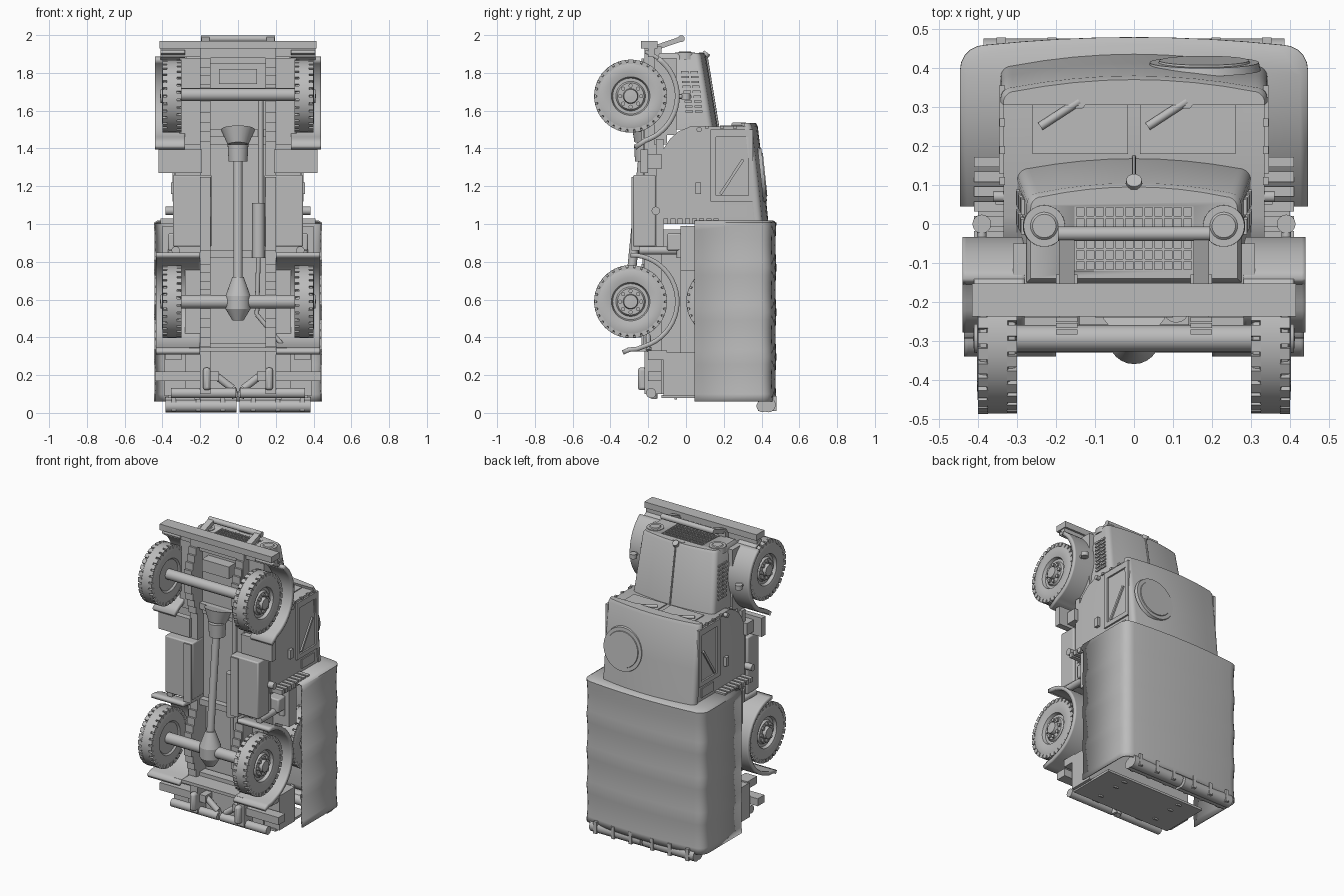
import bpy, bmesh, math
from mathutils import Matrix, Vector

old = bpy.data.objects.get("Cube")
if old:
    bpy.data.objects.remove(old)

grey = bpy.data.materials.new("plain grey")
grey.use_nodes = True
grey.diffuse_color = (0.5, 0.5, 0.5, 1)
grey.node_tree.nodes["Principled BSDF"].inputs["Base Color"].default_value = (0.5, 0.5, 0.5, 1)


def finish(name, bm, mirror=False, thick=0, bevel=0):
    bmesh.ops.recalc_face_normals(bm, faces=bm.faces)
    me = bpy.data.meshes.new(name)
    bm.to_mesh(me)
    bm.free()
    me.materials.append(grey)
    ob = bpy.data.objects.new(name, me)
    bpy.context.collection.objects.link(ob)
    bpy.ops.object.select_all(action='DESELECT')
    ob.select_set(True)
    bpy.context.view_layer.objects.active = ob
    bpy.ops.object.shade_smooth_by_angle(angle=math.radians(35))
    if thick:
        mod = ob.modifiers.new("thickness", 'SOLIDIFY')
        mod.thickness, mod.offset = thick, 0
    if bevel:
        mod = ob.modifiers.new("soft edge", 'BEVEL')
        mod.width, mod.segments, mod.limit_method = bevel, 2, 'ANGLE'
    if mirror:
        ob.modifiers.new("mirror", 'MIRROR')
    return ob


def box(bm, x, y, z, turn=None):
    mid = Vector([(a + b) / 2 for a, b in (x, y, z)])
    size = [abs(b - a) for a, b in (x, y, z)]
    m = Matrix.Translation(mid) @ (turn or Matrix()) @ Matrix.Diagonal(size + [1])
    bmesh.ops.create_cube(bm, size=1, matrix=m)


def rod(bm, p, q, r, r2=None, seg=16):
    p, q = Vector(p), Vector(q)
    d = q - p
    m = Matrix.Translation((p + q) / 2) @ d.to_track_quat('Z', 'Y').to_matrix().to_4x4()
    bmesh.ops.create_cone(bm, cap_ends=True, segments=seg, radius1=r,
                          radius2=r if r2 is None else r2, depth=d.length, matrix=m)


def boxes(name, items, **kw):
    bm = bmesh.new()
    for it in items:
        box(bm, *it)
    return finish(name, bm, **kw)


def rods(name, items, **kw):
    bm = bmesh.new()
    for it in items:
        rod(bm, *it)
    return finish(name, bm, **kw)


def skin(bm, rings, closed):
    rows = [[bm.verts.new(p) for p in ring] for ring in rings]
    n = len(rows[0])
    for a, b in zip(rows, rows[1:]):
        for i in range(n if closed else n - 1):
            j = (i + 1) % n
            bm.faces.new((a[i], a[j], b[j], b[i]))
    return rows


def loft(name, sections, radius, crown, shell=False, **kw):
    """Arched body: each section is (z, half width, bottom, top)."""
    rings = []
    for z, w, lo, hi in sections:
        half = [(w, lo)]
        for k in range(6):
            a = k * math.pi / 10
            half.append((w - radius + radius * math.cos(a), hi - crown - radius + radius * math.sin(a)))
        for t in (0.75, 0.5, 0.25):
            half.append(((w - radius) * t, hi - crown * t * t))
        pts = half + [(0, hi)] + [(-x, y) for x, y in reversed(half)]
        rings.append([(x, y, z) for x, y in pts])
    bm = bmesh.new()
    rows = skin(bm, rings, not shell)
    bm.faces.new(rows[-1])
    if not shell:
        bm.faces.new(rows[0])
    return finish(name, bm, **kw)


def strip(name, path, x0, x1, thick):
    bm = bmesh.new()
    skin(bm, [[(x, y, z) for x in (x0, x0 + 0.01, x1 - 0.01, x1)] for y, z in path], False)
    return finish(name, bm, mirror=True, thick=thick)


# Wheels: turned tyre and rim, shoulder lugs, bolts; the spare hangs inside the cover
AXLE_Y, FRONT_Z, REAR_Z = -0.293, 1.677, 0.589
profile = [(.31, .02), (.31, .10), (.30, .11), (.30, .165), (.305, .178), (.322, .182), (.324, .192), (.376, .192),
           (.378, .182), (.395, .178), (.40, .165),
           (.402, .13), (.395, .102), (.375, .095), (.375, .078), (.388, .07), (.388, .04), (.41, .036), (.412, .005)]
for label, cy, cz in (("front_wheels", AXLE_Y, FRONT_Z), ("rear_wheels", AXLE_Y, REAR_Z), ("spare_wheel", .195, REAR_Z)):
    bm = bmesh.new()
    turn = [i * math.tau / 48 for i in range(48)]
    rows = skin(bm, [[(x, cy + r * math.sin(a), cz + r * math.cos(a)) for a in turn] for x, r in profile], True)
    bm.faces.new(rows[0])
    bm.faces.new(rows[-1])
    for i in range(60):
        a = i * math.tau / 60
        x = .313 if i % 2 else .387
        y, z = cy + .181 * math.sin(a), cz + .181 * math.cos(a)
        box(bm, (x - .013, x + .013), (y - .0145, y + .0145), (z - .012, z + .012), Matrix.Rotation(-a, 4, 'X'))
    for i in range(8):
        a = i * math.tau / 8
        y, z = cy + .056 * math.sin(a), cz + .056 * math.cos(a)
        rod(bm, (.38, y, z), (.40, y, z), .011, None, 10)
    finish(label, bm, mirror=(cy == AXLE_Y))


# Fenders follow the wheels and flare at the trailing end
def arc(cz, start, end, r=.247):
    angles = [math.radians(start + (end - start) * i / 20) for i in range(21)]
    return [(AXLE_Y + r * math.sin(a), cz + r * math.cos(a)) for a in angles]


strip("front_fenders", arc(FRONT_Z, 36, 162) + [(-.27, 1.405)], .28, .44, .026)
strip("front_fender_noses", arc(FRONT_Z, 18, 38), .28, .41, .02)
strip("rear_fenders", arc(REAR_Z, 0, 155) + [(-.26, .338), (-.30, .335), (-.335, .32)], .20, .435, .024)
boxes("fender_aprons", [((.27, .31), (-.16, -.05), (1.47, 1.88)), ((.19, .41), (-.20, -.165), (1.885, 1.935))], mirror=True)
rods("fender_lamps", [((.39, 0, 1.66), (.39, 0, 1.69), .024), ((.39, -.05, 1.675), (.39, 0, 1.675), .012)], mirror=True)

# Bonnet with grille opening
hood = loft("bonnet", [(1.50, .30, -.15, .17), (1.89, .275, -.15, .105), (1.905, .265, -.14, .095)], .03, .025)
cutter = boxes("grille_cutter", [((-.15, .15), (-.12, .045), (1.88, 1.95))])
cutter.hide_render = True
cutter.hide_viewport = True
cut = hood.modifiers.new("grille opening", 'BOOLEAN')
cut.object, cut.operation = cutter, 'DIFFERENCE'
boxes("grille_bars",
      [((-.15 + i * .025 - .003, -.15 + i * .025 + .003), (-.12, .045), (1.888, 1.906)) for i in range(13)] +
      [((-.15, .15), (-.12 + i * .0275 - .003, -.12 + i * .0275 + .003), (1.888, 1.903)) for i in range(7)])
rods("headlights", [((.23, -.005, 1.87), (.23, -.005, 1.909), .055, .053, 32),
                    ((.23, -.005, 1.90), (.23, -.005, 1.914), .045, .03, 32)], mirror=True)
louvres = []
for i in range(9):
    z = 1.59 + i * .026
    w = .30 - .064 * (z - 1.5)
    for y in (-.015, .035):
        y -= (z - 1.7) * .12
        louvres.append(((w - .02, w + .008), (y, y + .04), (z, z + .012)))
boxes("bonnet_louvres", louvres, mirror=True)
rods("bonnet_hinge", [((0, .172, 1.51), (0, .108, 1.90), .005), ((0, .10, 1.89), (0, .112, 1.907), .02)])
boxes("grille_badge_plate", [((-.04, .04), (.068, .088), (1.90, 1.908))])
boxes("engine_underside", [((-.31, .31), (-.17, -.10), (1.42, 1.88)), ((-.1, .1), (-.24, -.15), (1.74, 1.82))])

# Cab, sloping roof and fittings
loft("cab", [(1.0, .335, -.14, .425), (1.30, .335, -.14, .395), (1.39, .335, -.125, .386),
             (1.45, .335, -.085, .38), (1.49, .335, -.04, .376), (1.515, .335, .02, .372)], .035, .03)
loft("cab_roof", [(1.0, .342, .365, .437), (1.25, .342, .34, .412), (1.515, .342, .312, .38),
                  (1.535, .335, .305, .37)], .03, .03)
up = Vector((0, 1, .105)).normalized()
hatch = Vector((.18, .402, 1.26))
rods("roof_hatch", [(hatch - up * .008, hatch + up * .012, .145, .14, 40),
                    (hatch, hatch + up * .017, .122, .115, 40)])
boxes("windscreen_panes", [((.015, .26), (.18, .305), (1.51, 1.521))], mirror=True)
rods("wipers", [((x - .10, .25, 1.526), (x, .315, 1.526), .011) for x in (-.14, .135)] +
     [((x, .31, 1.51), (x, .31, 1.534), .016) for x in (-.14, .135)])
tilt = Matrix.Rotation(math.radians(-33), 4, 'X')
boxes("door_frames", [((.33, .346), (.13, .16), (1.12, 1.50)), ((.33, .346), (.33, .355), (1.12, 1.50)),
                      ((.33, .346), (.16, .33), (1.46, 1.50)), ((.33, .346), (.16, .33), (1.12, 1.15)),
                      ((.33, .345), (.235, .25), (1.14, 1.36), tilt),
                      ((.33, .341), (.19, .32), (1.04, 1.10)),
                      ((.33, .355), (.05, .08), (1.16, 1.22))], mirror=True)
rods("cab_side_knobs", [((.30, .07, 1.50), (.36, .07, 1.50), .014)], mirror=True)
boxes("cab_hinges", [((.33, .345), (y, y + .02), (1.505, 1.52)) for y in (.10, .18, .25)], mirror=True)

# Running steps and side tanks
boxes("running_steps", [((.19, .42), (-.24, -.20), (1.27, 1.395)), ((.2, .36), (-.20, -.13), (1.29, 1.37))], mirror=True)
boxes("side_tanks", [((.14, .345), (-.28, -.16), (.88, 1.26))], mirror=True, bevel=.008)
rods("side_fillers", [((.30, -.16, 1.07), (.385, -.16, 1.07), .022)], mirror=True)
boxes("floor", [((-.33, .33), (-.16, -.12), (.85, 1.45))])

# Cargo bed with slats and lockers
boxes("cargo_bed", [((-.30, .30), (-.03, .045), (.09, .99)), ((-.40, .40), (-.03, .045), (.75, .99)),
                    ((-.28, .28), (-.13, -.02), (.10, .97)),
                    ((-.39, .39), (-.12, .045), (.09, .32)), ((-.37, .37), (-.13, .20), (.08, .095))])
boxes("bed_front_slats", [((.33, .41), (y, y + .026), (1.0, 1.03)) for y in
                          [-.12 + i * .038 for i in range(8)]], mirror=True)
boxes("side_lockers", [((.28, .37), (-.10, -.02), (.86, .95))], mirror=True, bevel=.008)
rods("side_pipes", [((.33, -.25, .86), (.33, -.03, .86), .022), ((.35, -.03, .82), (.35, -.03, .93), .02)], mirror=True)
boxes("tailgate_latches", [((.20, .23), (y, y + .012), (.07, .085)) for y in (-.06, .08, .16)], mirror=True)

# Canvas cover drawn tight over the bows and sagging between them
bows = []
for i in range(25):
    t = i / 24
    sag = .005 * abs(math.sin(t * 4 * math.pi))
    bows.append((.06 + .945 * t, .442 - sag, .045, .475 - sag))
bows.append((1.015, .425, .045, .46))
loft("canvas_cover", bows, .06, .02, shell=True, thick=.008)
rods("rolled_curtain", [((.008, .435, .043), (.385, .435, .043), .04), ((.008, .405, .036), (.385, .405, .036), .032)],
     mirror=True)
boxes("curtain_straps", [((x - .012, x + .012), (.38, .478), (.01, .09)) for x in (.08, .21, .34)], mirror=True)

# Chassis rails, springs, axles, driveline
boxes("chassis_rails", [((.145, .20), (-.22, -.13), (.10, 1.94)), ((.145, .20), (-.288, -.2), (.86, 1.25))], mirror=True)
springs = []
for cz in (FRONT_Z, REAR_Z):
    for k in range(4):
        springs.append(((.145, .20), (-.235 - k * .016, -.222 - k * .016), (cz - .24 + k * .05, cz + .20 - k * .045)))
boxes("leaf_springs", springs, mirror=True)
boxes("cross_members", [((-.2, .2), (-.20, -.14), (z, z + .04)) for z in (.33, .82, 1.46, 1.85)])
rods("axles", [((-.31, AXLE_Y, 1.685), (.31, AXLE_Y, 1.685), .034),
               ((-.31, AXLE_Y, REAR_Z), (.31, AXLE_Y, REAR_Z), .036)])
rods("drive_shaft", [((0, AXLE_Y, .49), (0, AXLE_Y, .55), .03, .066, 24), ((0, AXLE_Y, .55), (0, AXLE_Y, .62), .066, .066, 24),
                     ((0, AXLE_Y, .62), (0, AXLE_Y, .72), .066, .03, 24), ((0, AXLE_Y, .70), (0, -.23, 1.34), .024),
                     ((0, -.22, 1.33), (0, -.22, 1.42), .05, .055, 24), ((0, -.22, 1.42), (0, -.20, 1.50), .055, .09, 24)])
rods("exhaust", [((.108, -.22, .82), (.108, -.22, 1.11), .033), ((.12, -.21, 1.1), (.12, -.21, 1.65), .014),
                 ((.108, -.22, .82), (.10, -.20, .52), .012), ((.10, -.20, .52), (.26, -.20, .33), .012)])

# Bumpers, guard and towing gear
boxes("front_bumper", [((-.415, .415), (-.237, -.152), (1.93, 1.97)), ((-.2, .2), (-.22, -.16), (1.88, 1.93))])
lean = Matrix.Rotation(math.radians(19), 4, 'X')
boxes("guard_arms", [((.152, .192), (-.165, -.01), (1.945, 1.972), lean)], mirror=True)
rods("guard_bar", [((-.195, -.025, 1.981), (.195, -.025, 1.981), .018)])
boxes("rear_bumper", [((.10, .44), (-.20, -.13), (.17, .22)), ((.20, .26), (-.17, -.03), (.17, .22))], mirror=True)
rods("rear_towing_bars", [((.12, -.17, .20), (.03, -.17, .13), .02), ((.03, -.17, .13), (.012, -.17, .08), .02)], mirror=True)
rods("rear_rolls", [((.01, -.185, .105), (.355, -.185, .105), .027)], mirror=True)
boxes("towing_shackles", [((.145, .185), (-.255, -.19), (.12, .24))], mirror=True, bevel=.015)
boxes("rear_valance", [((-.26, .26), (-.31, -.18), (.325, .345))])
boxes("rear_brackets", [((.30, .385), (-.20, -.10), (.28, .33))], mirror=True)
